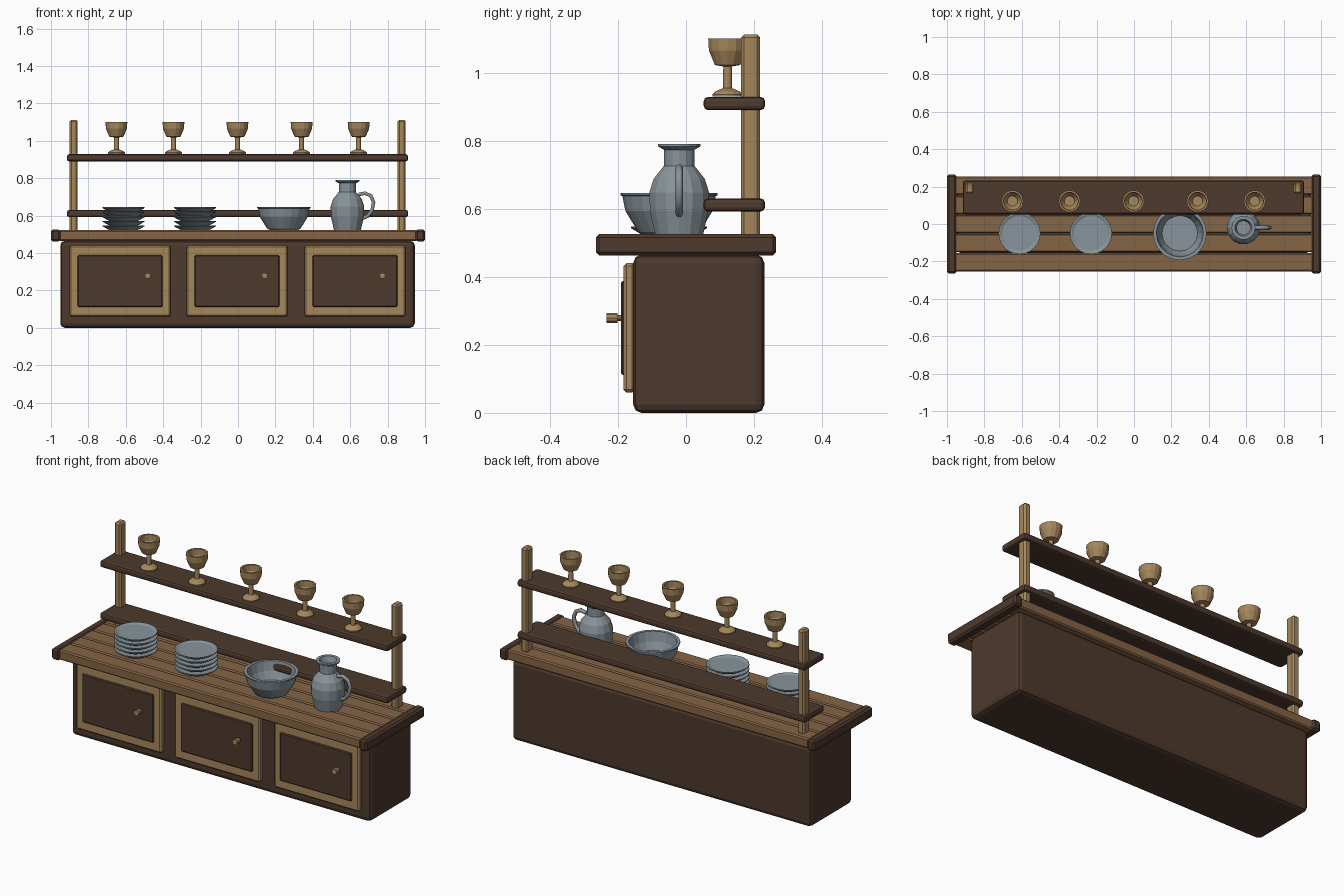
import bpy, bmesh, math
from mathutils import Vector

if "Cube" in bpy.data.objects:
    bpy.data.objects.remove(bpy.data.objects["Cube"], do_unlink=True)


def material(name, rgb):
    m = bpy.data.materials.new(name)
    m.use_nodes = True
    m.diffuse_color = (*rgb, 1)
    m.node_tree.nodes["Principled BSDF"].inputs["Base Color"].default_value = (*rgb, 1)
    return m


DARK = material("dark wood", (0.075, 0.041, 0.026))
MID = material("counter wood", (0.235, 0.128, 0.060))
LIGHT = material("light wood", (0.38, 0.245, 0.108))
GREY = material("grey pottery", (0.25, 0.295, 0.325))


def finish(name, bm, mat):
    bmesh.ops.recalc_face_normals(bm, faces=bm.faces)
    mesh = bpy.data.meshes.new(name)
    bm.to_mesh(mesh)
    bm.free()
    mesh.materials.append(mat)
    ob = bpy.data.objects.new(name, mesh)
    bpy.context.collection.objects.link(ob)
    return ob


def box(name, lo, hi, mat, bevel=0.01, segments=1):
    """Bevelled box between two opposite corners."""
    bm = bmesh.new()
    bmesh.ops.create_cube(bm, size=1)
    lo, hi = Vector(lo), Vector(hi)
    for v in bm.verts:
        v.co = (lo + hi) / 2 + v.co * (hi - lo)
    if bevel:
        bmesh.ops.bevel(bm, geom=bm.edges[:], offset=bevel, segments=segments,
                        affect='EDGES', profile=0.5)
    return finish(name, bm, mat)


def lathe(name, profile, place, mat, sides=16):
    """Turn (radius, height) points about a vertical axis."""
    bm = bmesh.new()
    rings = []
    for r, z in profile:
        rings.append([bm.verts.new((r * math.cos(math.tau * i / sides),
                                    r * math.sin(math.tau * i / sides), z))
                      for i in range(sides)])
    for a, b in zip(rings, rings[1:]):
        for i in range(sides):
            j = (i + 1) % sides
            bm.faces.new((a[i], a[j], b[j], b[i]))
    bm.faces.new(rings[0][::-1])
    bm.faces.new(rings[-1])
    ob = finish(name, bm, mat)
    ob.location = place
    return ob


# Cabinet body
box("cabinet_body", (-0.95, -0.155, 0), (0.945, 0.23, 0.465), DARK, 0.024, 2)

# Doors: light slab, raised dark panel and a turned knob
for n, x in enumerate((-0.63, -0.005, 0.625)):
    box(f"door_frame_{n}", (x - 0.27, -0.183, 0.06), (x + 0.27, -0.15, 0.44), LIGHT, 0.008)
    box(f"door_panel_{n}", (x - 0.227, -0.191, 0.112), (x + 0.227, -0.175, 0.388), DARK, 0.005)
    knob = lathe(f"door_knob_{n}", ((0.009, 0), (0.009, 0.014), (0.016, 0.014), (0.016, 0.045)),
                 (x + 0.147, -0.188, 0.279), LIGHT, 10)
    knob.rotation_euler.x = math.pi / 2

# Counter: planks held between two end battens
for n in range(5):
    y = -0.253 + n * 0.102
    box(f"counter_plank_{n}", (-0.96, y, 0.465), (0.96, y + 0.098, 0.522), MID, 0.007)
for side, x in (("right", -0.975), ("left", 0.975)):
    box(f"counter_batten_{side}", (x - 0.025, -0.265, 0.462), (x + 0.025, 0.265, 0.525), DARK, 0.01)

# Rack: posts and shelves
for side, x in (("right", -0.879), ("left", 0.875)):
    box(f"rack_post_{side}", (x - 0.021, 0.162, 0.515), (x + 0.021, 0.218, 1.112), LIGHT, 0.009)
for name, z in (("lower_shelf", 0.592), ("upper_shelf", 0.89)):
    box(name, (-0.915, 0.052, z), (0.91, 0.232, z + 0.038), DARK, 0.012, 2)

# Goblets
goblet = ((0.043, 0), (0.043, 0.006), (0.034, 0.015), (0.013, 0.024), (0.012, 0.088),
          (0.036, 0.092), (0.053, 0.135), (0.055, 0.17), (0.045, 0.17),
          (0.043, 0.135), (0.026, 0.108))
for n, x in enumerate((-0.65, -0.345, -0.003, 0.34, 0.645)):
    lathe(f"goblet_{n}", [(r * 1.06, z) for r, z in goblet], (x, 0.122, 0.93), LIGHT, 14)

# Stacked plates
plate = ((0.075, 0), (0.085, 0.004), (0.112, 0.02), (0.112, 0.025), (0.105, 0.025), (0.092, 0.019))
for s, x in enumerate((-0.612, -0.23)):
    for n in range(5):
        lathe(f"plate_{s}_{n}", plate, (x, -0.05, 0.523 + n * 0.0243), GREY, 24)

# Bowl
lathe("bowl", ((0.075, 0), (0.09, 0.008), (0.128, 0.07), (0.137, 0.114), (0.143, 0.117),
               (0.143, 0.123), (0.126, 0.123), (0.115, 0.07), (0.095, 0.028)),
      (0.245, -0.05, 0.523), GREY, 20)

# Jug with a looped handle
JUG = Vector((0.585, -0.02, 0.523))
lathe("jug", ((0.072, 0), (0.088, 0.07), (0.09, 0.125), (0.077, 0.165), (0.046, 0.203),
              (0.046, 0.25), (0.064, 0.26), (0.064, 0.267), (0.046, 0.267),
              (0.036, 0.24), (0.036, 0.2)), JUG, GREY, 14)
path = ((0.06, 0.19), (0.095, 0.197), (0.126, 0.182), (0.14, 0.148),
        (0.132, 0.105), (0.108, 0.074), (0.08, 0.062))
curve = bpy.data.curves.new("jug_handle", 'CURVE')
curve.dimensions = '3D'
curve.bevel_depth = 0.011
curve.bevel_resolution = 1
curve.use_fill_caps = True
spline = curve.splines.new('POLY')
spline.points.add(len(path) - 1)
for point, (x, z) in zip(spline.points, path):
    point.co = (x, 0, z, 1)
curve.materials.append(GREY)
handle = bpy.data.objects.new("jug_handle", curve)
handle.location = JUG
bpy.context.collection.objects.link(handle)
